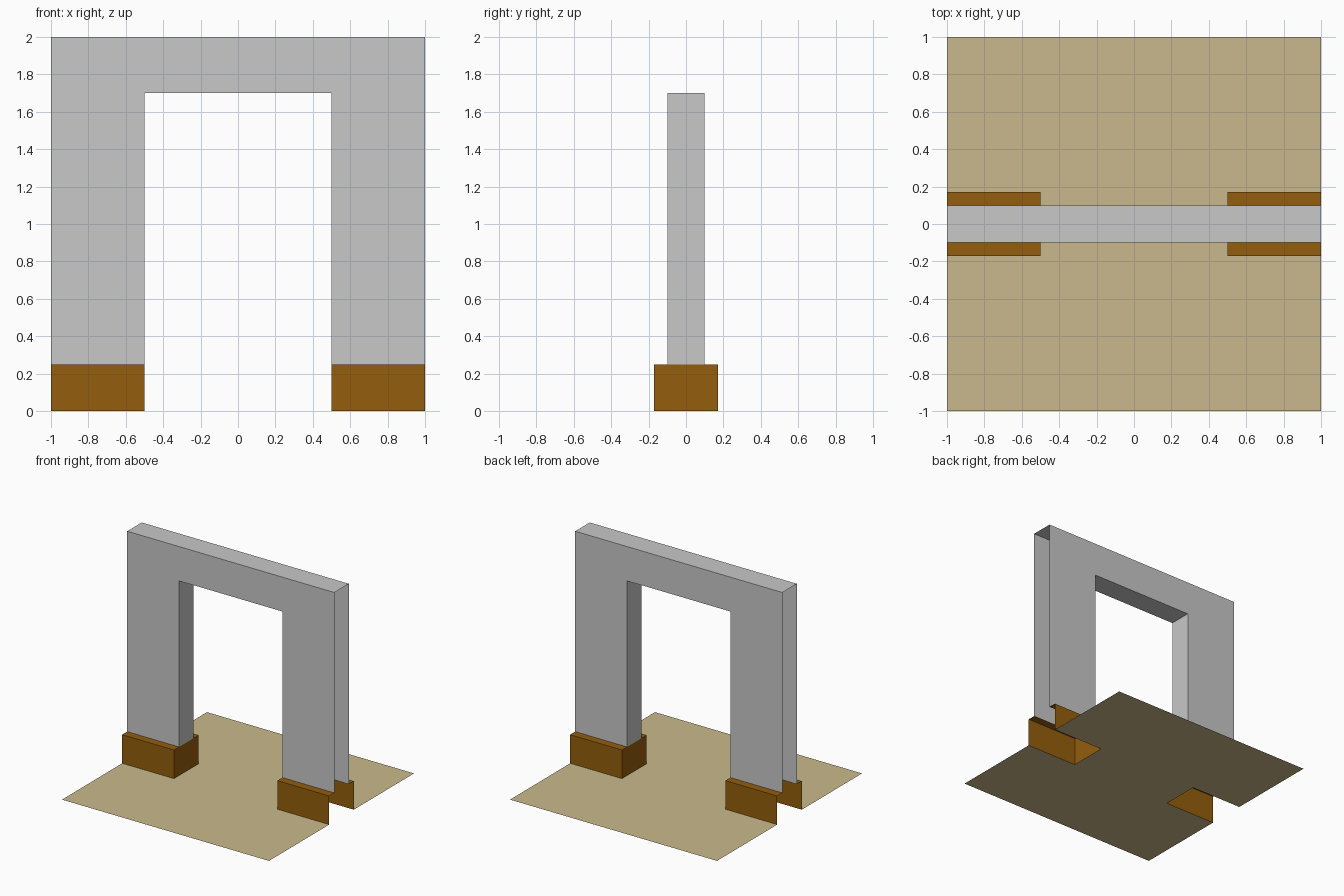
import bpy, bmesh
from mathutils import Vector

if "Cube" in bpy.data.objects:
    bpy.data.objects.remove(bpy.data.objects["Cube"])


def material(name, rgb):
    m = bpy.data.materials.new(name)
    m.diffuse_color = (*rgb, 1)
    m.use_nodes = True
    m.node_tree.nodes["Principled BSDF"].inputs["Base Color"].default_value = m.diffuse_color
    return m


GREY = material("grey_plaster", (0.578, 0.578, 0.578))
BROWN = material("brown_wood", (0.296, 0.112, 0.004))
TAN = material("tan_floor", (0.59, 0.485, 0.262))

HALF, DOOR = 1.0, 0.5            # tile half width, doorway half width
WALL, BASE = 0.1, 0.17           # half thicknesses
BASE_H, DOOR_H, TOP = 0.25, 1.7, 2.0


def build(name, outline, depth, mat, drop=None, cuts=()):
    """Extrude an outline, slice it, then drop the open faces by a rule."""
    bm = bmesh.new()
    face = bm.faces.new([bm.verts.new(p) for p in outline])
    if depth:
        ext = bmesh.ops.extrude_face_region(bm, geom=[face], use_keep_orig=True)
        bmesh.ops.translate(bm, vec=depth,
                            verts=[g for g in ext["geom"] if isinstance(g, bmesh.types.BMVert)])
        bmesh.ops.recalc_face_normals(bm, faces=bm.faces)
    for y in cuts:
        bmesh.ops.bisect_plane(bm, geom=bm.verts[:] + bm.edges[:] + bm.faces[:],
                               plane_co=(0, y, 0), plane_no=(0, 1, 0))
    bm.normal_update()
    if drop:
        bmesh.ops.delete(bm, geom=[f for f in bm.faces if drop(f.calc_center_median(), f.normal)],
                         context="FACES")
    me = bpy.data.meshes.new(name)
    bm.to_mesh(me)
    bm.free()
    me.materials.append(mat)
    ob = bpy.data.objects.new(name, me)
    bpy.context.collection.objects.link(ob)
    return ob


# Doorway wall: arch profile, open at the tile edges and underneath
arch = [(-HALF, BASE_H), (-HALF, TOP), (HALF, TOP), (HALF, BASE_H),
        (DOOR, BASE_H), (DOOR, DOOR_H), (-DOOR, DOOR_H), (-DOOR, BASE_H)]
build("doorway_wall", [(x, -WALL, z) for x, z in arch], Vector((0, 2 * WALL, 0)), GREY,
      lambda c, n: abs(c.x) > HALF - 0.01 or c.z < BASE_H + 0.01)

# Footings: open below, at the tile edge and under the wall
for side, s in (("left", -1), ("right", 1)):
    plan = [(s * DOOR, -BASE, 0), (s * HALF, -BASE, 0), (s * HALF, BASE, 0), (s * DOOR, BASE, 0)]
    build(side + "_footing", plan, Vector((0, 0, BASE_H)), BROWN,
          lambda c, n: c.z < 0.01 or abs(c.x) > HALF - 0.01
          or (n.z > 0.5 and abs(c.y) < WALL - 0.01),
          cuts=(-WALL, WALL))

# Floor: single sheet notched around the footings
half = [(HALF, -HALF), (HALF, -BASE), (DOOR, -BASE), (DOOR, BASE), (HALF, BASE), (HALF, HALF)]
floor = half + [(-x, -y) for x, y in half]
build("floor", [(x, y, 0) for x, y in floor], None, TAN)
